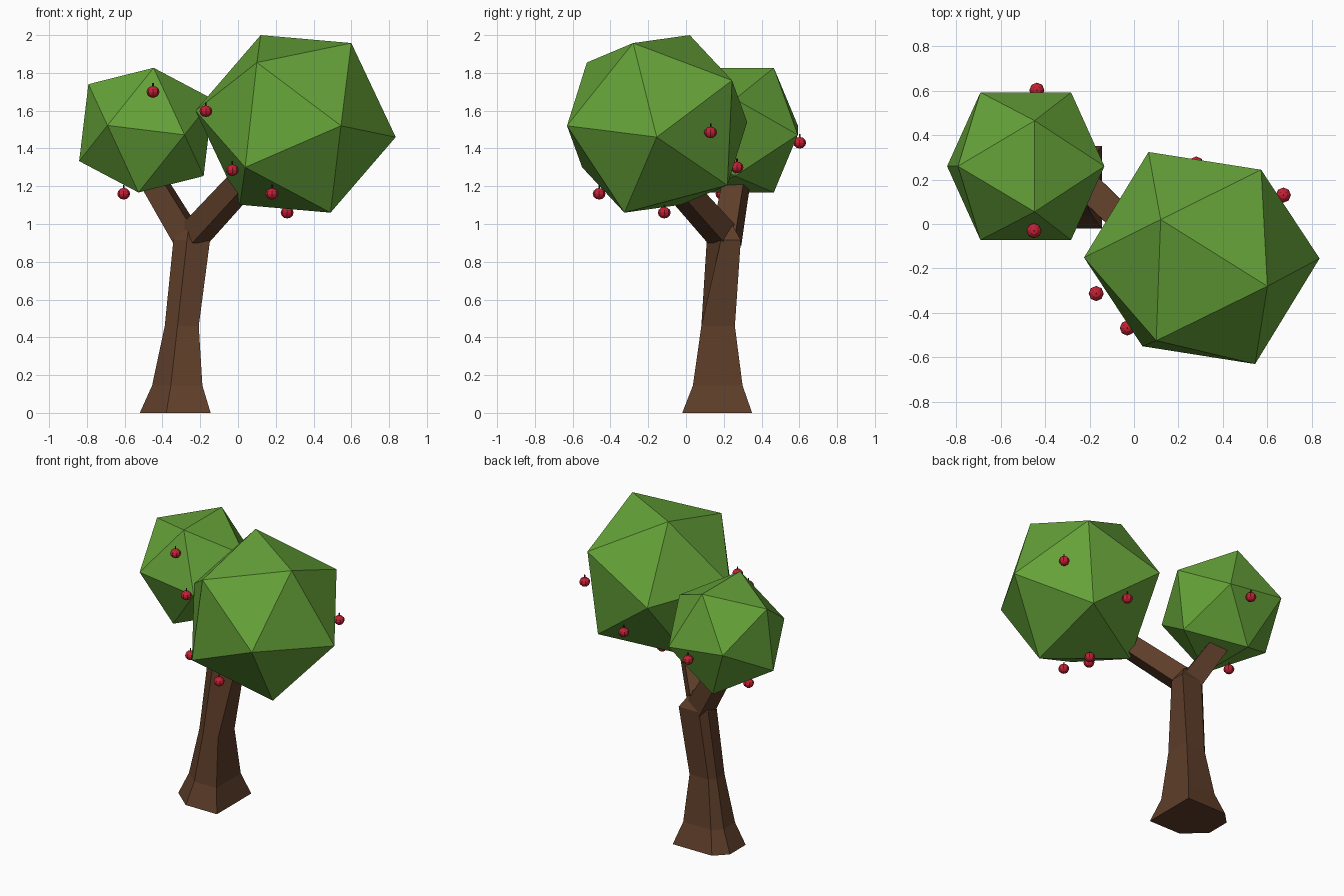
import bpy, bmesh
from mathutils import Vector, Matrix

if "Cube" in bpy.data.objects:
    bpy.data.objects.remove(bpy.data.objects["Cube"])


def material(name, rgb):
    m = bpy.data.materials.new(name)
    m.diffuse_color = (*rgb, 1)
    m.use_nodes = True
    m.node_tree.nodes["Principled BSDF"].inputs["Base Color"].default_value = m.diffuse_color
    return m


BARK = material("bark", (0.11, 0.047, 0.022))
LEAF = material("leaf", (0.13, 0.36, 0.04))
RED = material("red_skin", (0.55, 0.015, 0.035))
STEM = material("dark_stem", (0.05, 0.02, 0.01))


def finish(bm, name, *mats):
    bmesh.ops.recalc_face_normals(bm, faces=bm.faces)
    me = bpy.data.meshes.new(name)
    bm.to_mesh(me)
    bm.free()
    for m in mats:
        me.materials.append(m)
    ob = bpy.data.objects.new(name, me)
    bpy.context.collection.objects.link(ob)
    return ob


def loft(name, rings, mat):
    bm = bmesh.new()
    loops = [[bm.verts.new(p) for p in r] for r in rings]
    n = len(loops[0])
    for a, b in zip(loops, loops[1:]):
        for i in range(n):
            j = (i + 1) % n
            bm.faces.new((a[i], a[j], b[j], b[i]))
    bm.faces.new(loops[0][::-1])
    bm.faces.new(loops[-1])
    return finish(bm, name, mat)


# Trunk: six-sided flared loft, closing inside the fork
base = [(-.145, -.02), (-.145, .35), (-.44, .35), (-.52, .27), (-.52, .10), (-.38, -.02)]
fork = [(-.148, .185), (-.148, .29), (-.30, .29), (-.342, .25), (-.342, .16), (-.27, .11)]


def scaled(ring, src, dst, f, z):
    return [(dst[0] + (x - src[0]) * f, dst[1] + (y - src[1]) * f, z) for x, y in ring]


c0 = (-.333, .165)
loft("trunk", [
    scaled(base, c0, c0, 1, 0),
    scaled(base, c0, (-.322, .168), .71, .145),
    scaled(base, c0, (-.298, .170), .48, .46),
    scaled(fork, c0, c0, 1, .915),
    scaled(fork, (-.25, .20), (-.25, .20), .35, 1.02)], BARK)


# Branches: four-sided limbs running into the crowns
def limb(name, start, end, w0, w1):
    a, b = Vector(start), Vector(end)
    d = (b - a).normalized()
    side = d.cross(Vector((0, 0, 1))).normalized()
    up = side.cross(d)
    rings = []
    for p, w in ((a, w0), (b, w1)):
        rings.append([p + side * sx * w / 2 + up * sy * w / 2
                      for sx, sy in ((-1, -1), (1, -1), (1, 1), (-1, 1))])
    loft(name, rings, BARK)


limb("right_branch", (-.225, .185, .95), (.08, -.11, 1.28), .125, .115)
limb("left_branch", (-.265, .215, .92), (-.475, .275, 1.27), .13, .115)


# Crowns: tilted icosahedra, six corners mirrored through the centre
def crown(name, centre, corners):
    bm = bmesh.new()
    c = Vector(centre)
    for p in corners:
        for s in (1, -1):
            bm.verts.new(c + s * Vector(p))
    bmesh.ops.convex_hull(bm, input=bm.verts)
    finish(bm, name, LEAF)


crown("small_crown", (-.487, .26, 1.497), [
    (.204, .332, -.025), (.204, -.332, -.025), (.04, .205, .33),
    (.04, -.205, .33), (.354, 0, .164), (.305, 0, -.243)])
crown("large_crown", (.305, -.153, 1.53), [
    (-.185, .173, .47), (.295, -.127, .428), (.53, -.002, -.07),
    (.24, -.477, -.01), (-.205, -.372, .325), (-.267, -.397, -.23)])

# Fruit: small faceted balls with a short stem
spots = [(-.45, -.03, 1.70), (-.437, .602, 1.43), (.672, .13, 1.485),
         (-.17, -.313, 1.597), (-.03, -.468, 1.285), (.28, .27, 1.30),
         (.18, -.46, 1.16), (.26, -.115, 1.06), (-.605, .19, 1.16)]
for i, p in enumerate(spots, 1):
    bm = bmesh.new()
    bmesh.ops.create_uvsphere(bm, u_segments=8, v_segments=6, radius=.034,
                              matrix=Matrix.Diagonal((1, 1, .9, 1)))
    body = set(bm.faces)
    bmesh.ops.create_cone(bm, cap_ends=True, segments=4, radius1=.004, radius2=.004,
                          depth=.025, matrix=Matrix.Translation((0, 0, .035)))
    for f in bm.faces:
        f.material_index = 0 if f in body else 1
    finish(bm, f"fruit_{i}", RED, STEM).location = p
